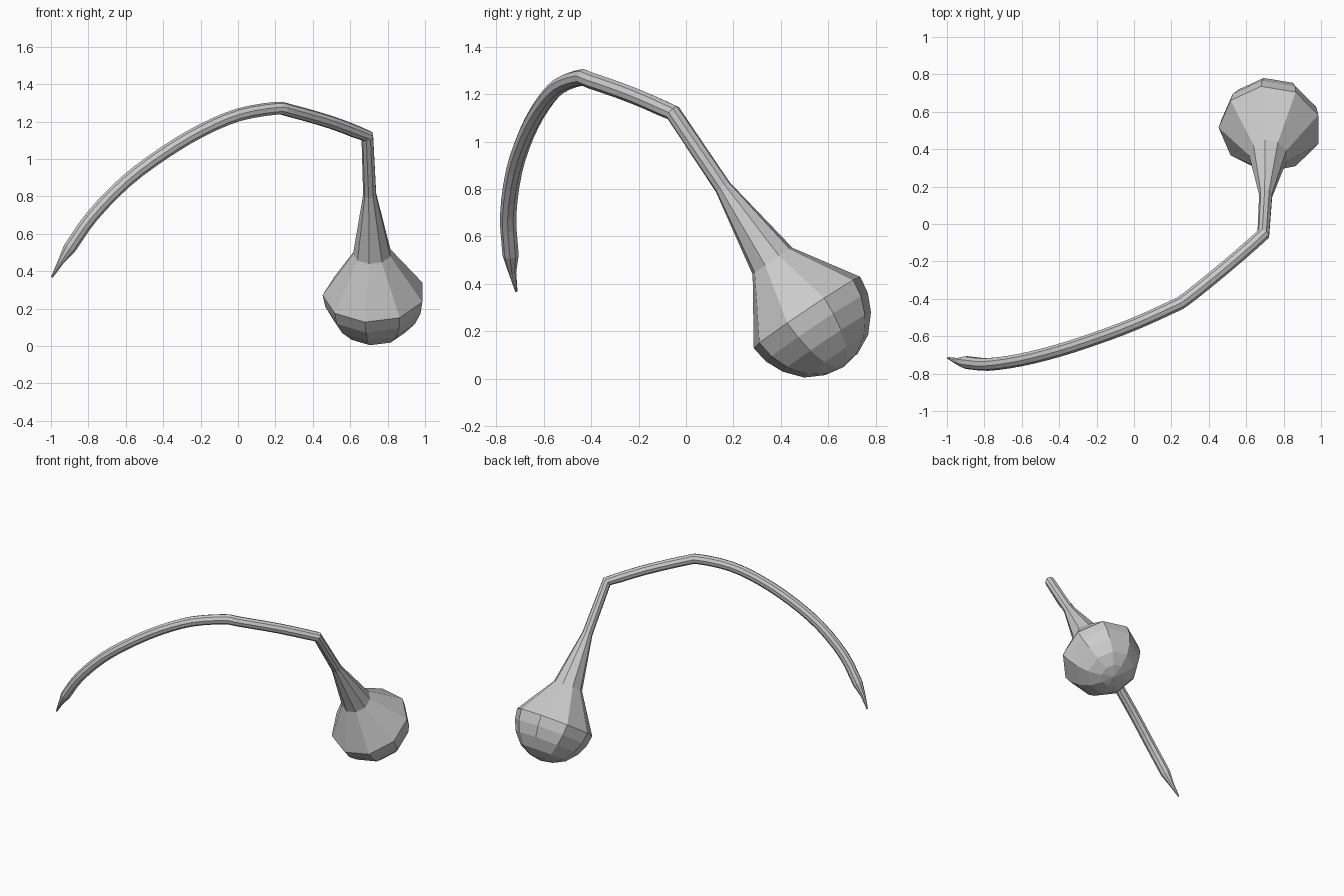
import bpy
from math import cos, sin, tau
from mathutils import Vector

if "Cube" in bpy.data.objects:
    bpy.data.objects.remove(bpy.data.objects["Cube"])

SIDES = 9


def catmull(points, steps):
    """Smooth path through the given points."""
    p = [Vector(q) for q in points]
    p = [2 * p[0] - p[1]] + p + [2 * p[-1] - p[-2]]
    out = []
    for a, b, c, d in zip(p, p[1:], p[2:], p[3:]):
        for i in range(steps):
            t = i / steps
            out.append(0.5 * (2 * b + (c - a) * t + (2 * a - 5 * b + 4 * c - d) * t * t
                              + (3 * b - a - 3 * c + d) * t ** 3))
    return out + [p[-2]]


def sweep(path, start_side):
    """Rings along (centre, radius) stations, with a twist-free frame."""
    rings, side = [], Vector(start_side)
    for i, (c, r) in enumerate(path):
        before = (c - path[i - 1][0]).normalized() if i else Vector()
        after = (path[i + 1][0] - c).normalized() if i + 1 < len(path) else Vector()
        tangent = (before + after).normalized()
        side = (side - tangent * side.dot(tangent)).normalized()
        up = tangent.cross(side)
        rings.append([c + r * (side * cos(tau * k / SIDES) + up * sin(tau * k / SIDES))
                      for k in range(SIDES)])
    return rings


def skin(name, rings, cap_start=False, cap_end=False):
    n = SIDES
    verts = [v for ring in rings for v in ring]
    faces = [(j * n + k, (j + 1) * n + k, (j + 1) * n + (k + 1) % n, j * n + (k + 1) % n)
             for j in range(len(rings) - 1) for k in range(n)]
    if cap_start:
        faces.append(tuple(range(n)))
    if cap_end:
        faces.append(tuple(range(len(verts) - n, len(verts)))[::-1])
    mesh = bpy.data.meshes.new(name)
    mesh.from_pydata([tuple(v) for v in verts], [], faces)
    mesh.validate()
    mesh.update()
    obj = bpy.data.objects.new(name, mesh)
    bpy.context.collection.objects.link(obj)
    return obj


# Bulb: stations along its axis, from the rounded bottom up to the neck
centre = Vector((0.727, 0.51, 0.28))
kink = Vector((0.692, -0.055, 1.122))
axis = (centre - kink).normalized()
profile = [(0.278, 0.004), (0.263, 0.085), (0.222, 0.165), (0.15, 0.228),
           (0.075, 0.263), (0.0, 0.275), (-0.26, 0.103), (-0.637, 0.036)]
bulb = [(centre + axis * t, r) for t, r in profile]

# Stem: bent at the kink, then arching over to a thin pointed tip
arch = catmull([kink, (0.5, -0.222, 1.195), (0.28, -0.40, 1.258), (0.2, -0.445, 1.27),
                (0.0, -0.535, 1.235), (-0.2, -0.61, 1.15), (-0.4, -0.675, 1.03),
                (-0.6, -0.725, 0.88), (-0.78, -0.75, 0.695), (-0.9, -0.74, 0.525)], 3)
stem = [(p, 0.035) for p in arch]
tip = [(Vector((-0.948, -0.733, 0.45)), 0.017), (Vector((-0.995, -0.716, 0.368)), 0.005)]

rings = sweep(bulb + stem + tip, (-1, 0, 0))
split = len(bulb)
skin("bulb", rings[:split], cap_start=True)
skin("curved_stem", rings[split - 1:], cap_end=True)

# Make face directions consistent and outward
for obj in bpy.context.collection.objects:
    bpy.context.view_layer.objects.active = obj
    bpy.ops.object.mode_set(mode='EDIT')
    bpy.ops.mesh.select_all(action='SELECT')
    bpy.ops.mesh.normals_make_consistent(inside=False)
    bpy.ops.object.mode_set(mode='OBJECT')
